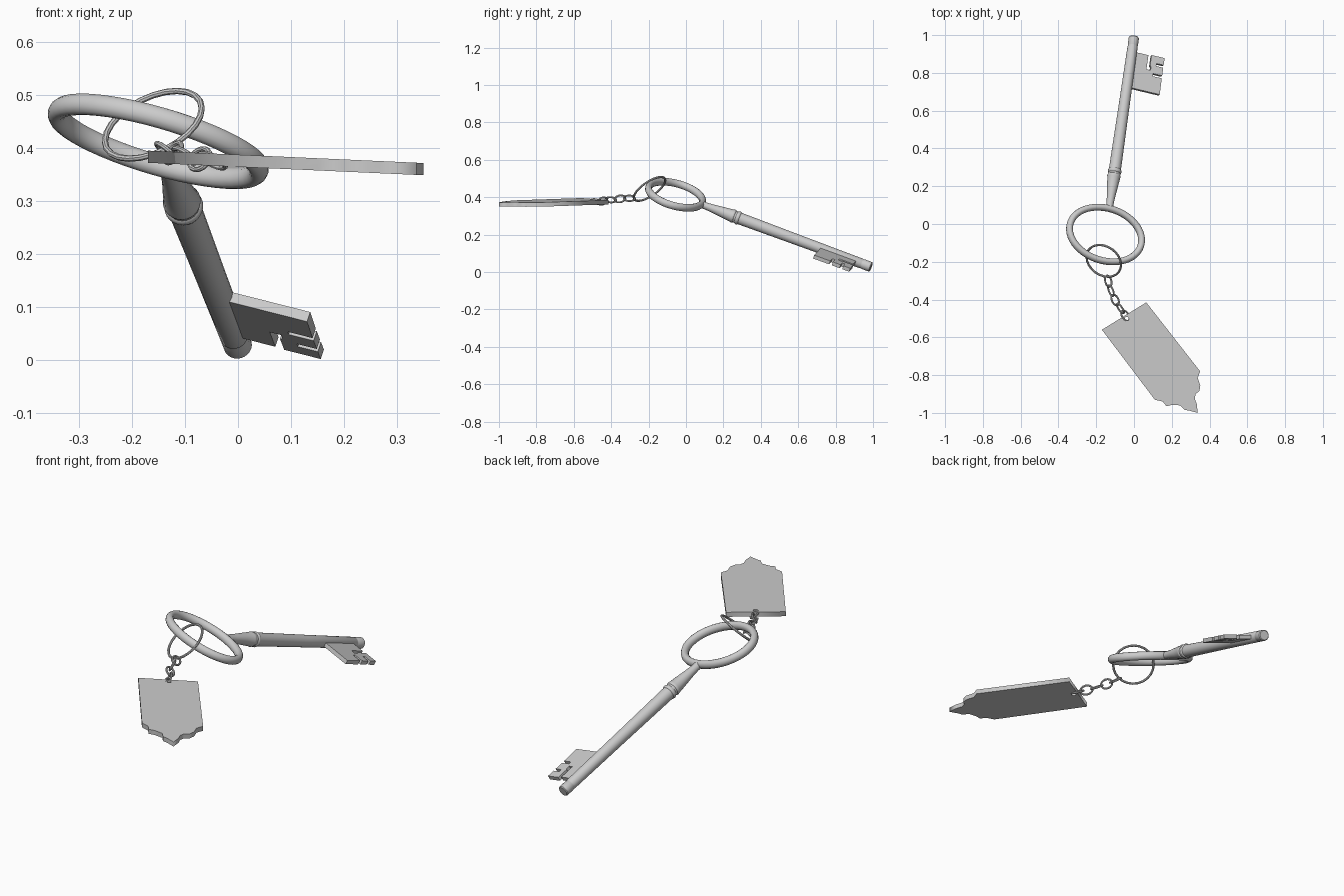
import bpy, bmesh, math
from mathutils import Vector, Matrix

if "Cube" in bpy.data.objects:
    bpy.data.objects.remove(bpy.data.objects["Cube"])


def frame(origin, x, y):
    """Right-handed frame with Y along y and X as near x as possible."""
    y = Vector(y).normalized()
    z = Vector(x).cross(y).normalized()
    x = y.cross(z)
    m = Matrix((x, y, z)).transposed().to_4x4()
    m.translation = Vector(origin)
    return m


def finish(name, bm, matrix, smooth=True):
    bmesh.ops.recalc_face_normals(bm, faces=bm.faces)
    me = bpy.data.meshes.new(name)
    bm.to_mesh(me)
    bm.free()
    me.transform(matrix)
    ob = bpy.data.objects.new(name, me)
    bpy.context.collection.objects.link(ob)
    if smooth:
        bpy.ops.object.select_all(action='DESELECT')
        ob.select_set(True)
        bpy.context.view_layer.objects.active = ob
        bpy.ops.object.shade_smooth_by_angle(angle=math.radians(40))
    return ob


def ring(name, matrix, a, b, r, rz, n, k):
    """Oval ring in the local XY plane with an oval section."""
    bm = bmesh.new()
    loops = []
    for i in range(n):
        t = 2 * math.pi * i / n
        c = Vector((a * math.cos(t), b * math.sin(t), 0))
        out = Vector((b * math.cos(t), a * math.sin(t), 0)).normalized()
        loops.append([bm.verts.new(c + out * r * math.cos(p) + Vector((0, 0, rz * math.sin(p))))
                      for p in (2 * math.pi * j / k for j in range(k))])
    for i in range(n):
        l, m = loops[i], loops[(i + 1) % n]
        for j in range(k):
            q = (j + 1) % k
            bm.faces.new((l[j], m[j], m[q], l[q]))
    return finish(name, bm, matrix)


def lathe(name, matrix, profile, n):
    """Revolve (s, r) pairs about local Y."""
    bm = bmesh.new()
    loops = [[bm.verts.new((r * math.cos(2 * math.pi * j / n), s, r * math.sin(2 * math.pi * j / n)))
              for j in range(n)] for s, r in profile]
    for l, m in zip(loops, loops[1:]):
        for j in range(n):
            q = (j + 1) % n
            bm.faces.new((l[j], l[q], m[q], m[j]))
    bm.faces.new(loops[0])
    bm.faces.new(loops[-1])
    return finish(name, bm, matrix)


def plate(name, matrix, pts, h):
    """Flat outline in local XY, thickness 2h."""
    bm = bmesh.new()
    f = bm.faces.new([bm.verts.new((x, y, -h)) for x, y in pts])
    new = bmesh.ops.extrude_face_region(bm, geom=[f])['geom']
    bmesh.ops.translate(bm, vec=(0, 0, 2 * h), verts=[v for v in new if isinstance(v, bmesh.types.BMVert)])
    return finish(name, bm, matrix, False)


# Key frame: origin at the tip, Y runs up the shaft to the bow, X towards the bit
key = frame((0, 0.99, 0.026), (0.95, -0.21, -0.246), (-0.134, -0.93, 0.344))

# Shaft with end groove, collar and tapering neck
lathe("key_shaft", key, [
    (0, 0.023), (0.004, 0.027), (0.045, 0.027), (0.048, 0.0255), (0.055, 0.0255), (0.058, 0.027),
    (0.4, 0.029), (0.755, 0.032), (0.758, 0.035), (0.765, 0.037), (0.772, 0.035), (0.775, 0.032),
    (0.785, 0.032), (0.788, 0.035), (0.794, 0.036), (0.80, 0.034), (0.85, 0.029), (0.91, 0.022),
    (0.95, 0.019), (0.975, 0.019)], 24)

# Bow
ring("key_bow", key @ Matrix.Translation((0, 1.125, 0)), 0.201, 0.148, 0.018, 0.021, 48, 12)

# Bit with an end slot and two side slots
plate("key_bit", key, [
    (0.0, 0.085), (0.09, 0.085), (0.09, 0.165), (0.113, 0.165), (0.113, 0.145), (0.107, 0.14),
    (0.107, 0.08), (0.18, 0.08), (0.18, 0.12), (0.14, 0.12), (0.14, 0.135), (0.18, 0.135),
    (0.18, 0.18), (0.13, 0.18), (0.13, 0.195), (0.18, 0.195), (0.182, 0.287), (0.0, 0.287)], 0.01)

# Split ring through the bow
n = Vector((-0.38, -0.52, 0.76)).normalized()
ring("split_ring", frame((-0.16, -0.195, 0.444), (1, 0, 0), n) @ Matrix.Rotation(math.pi / 2, 4, 'X'),
     0.099, 0.099, 0.006, 0.006, 24, 8)

# Chain links, alternately rolled
centres = [(-0.136, -0.303, 0.394), (-0.122, -0.353, 0.391), (-0.100, -0.402, 0.386),
           (-0.072, -0.447, 0.379), (-0.046, -0.485, 0.376)]
for i, c in enumerate(centres):
    lo, hi = centres[max(i - 1, 0)], centres[min(i + 1, 4)]
    m = frame(c, (1, 0, 0.3), Vector(hi) - Vector(lo))
    roll = math.radians(40 if i % 2 else -60)
    ring("chain_link_%d" % (i + 1), m @ Matrix.Rotation(roll, 4, 'Y'), 0.022, 0.031, 0.005, 0.005, 16, 8)

# Tag with scalloped end and a hole, as a filled curve turned into a mesh
outline = [(-0.17, -0.56), (0.065, -0.415), (0.35, -0.78), (0.337, -0.815), (0.351, -0.855),
           (0.346, -0.885), (0.326, -0.9), (0.322, -0.925), (0.333, -0.955), (0.337, -1.0),
           (0.29, -0.987), (0.268, -0.985), (0.245, -0.96), (0.2, -0.958), (0.172, -0.965),
           (0.152, -0.94), (0.11, -0.93)]
hole = [(-0.038 + 0.011 * math.cos(t), -0.503 + 0.011 * math.sin(t))
        for t in (2 * math.pi * i / 12 for i in range(12))]
cu = bpy.data.curves.new("tag", 'CURVE')
cu.dimensions, cu.fill_mode, cu.extrude = '2D', 'BOTH', 0.0115
for pts in (outline, hole):
    sp = cu.splines.new('POLY')
    sp.points.add(len(pts) - 1)
    for p, (x, y) in zip(sp.points, pts):
        p.co = (x, y, 0, 1)
    sp.use_cyclic_u = True
tag = bpy.data.objects.new("tag", cu)
bpy.context.collection.objects.link(tag)
bpy.ops.object.select_all(action='DESELECT')
tag.select_set(True)
bpy.context.view_layer.objects.active = tag
bpy.ops.object.convert(target='MESH')
for v in bpy.context.object.data.vertices:
    v.co.z += 0.376 - 0.045 * v.co.x
